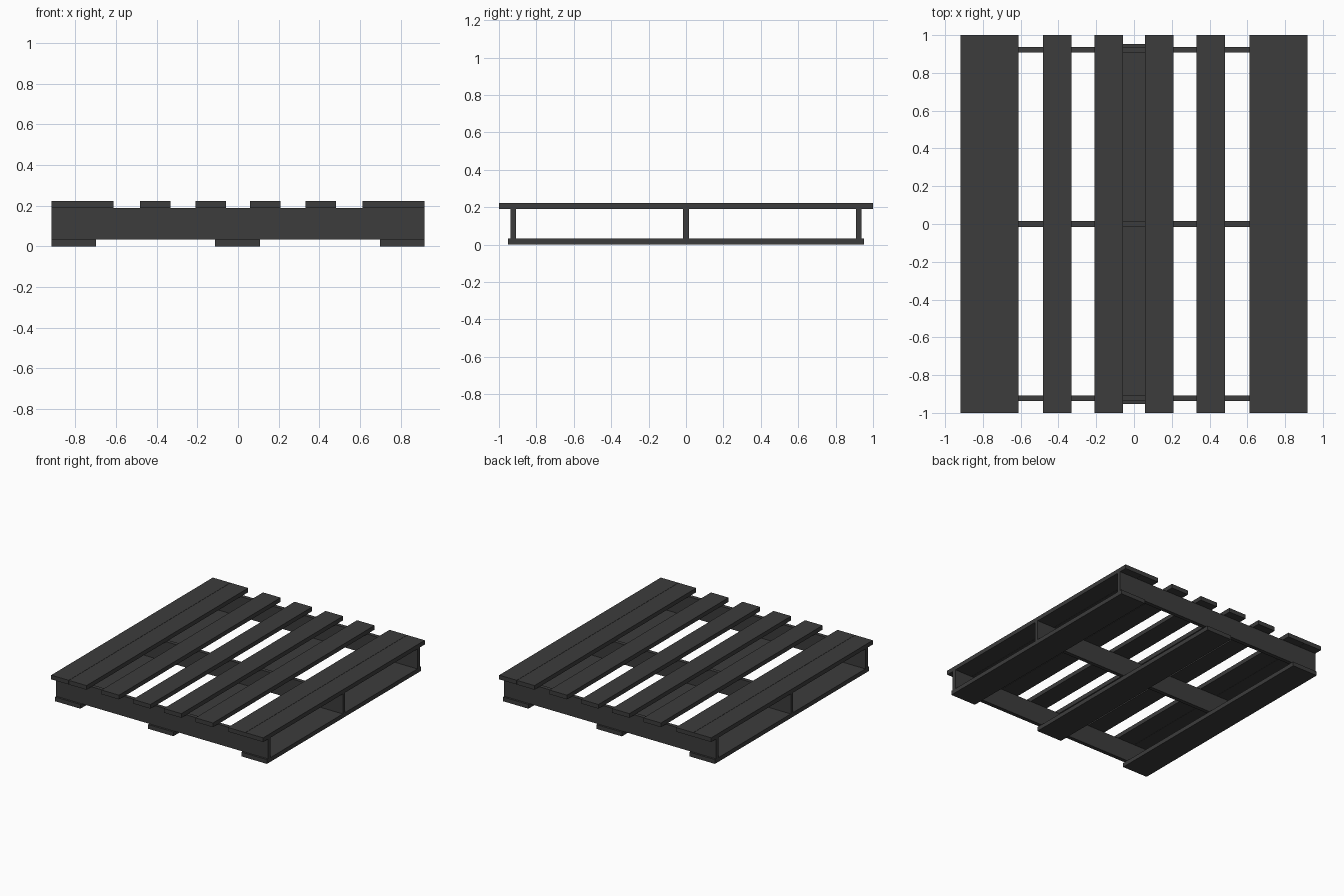
import bpy

if "Cube" in bpy.data.objects:
    bpy.data.objects.remove(bpy.data.objects["Cube"])

wood = bpy.data.materials.new("dark_wood")
wood.diffuse_color = (0.045, 0.045, 0.045, 1)
wood.use_nodes = True
wood.node_tree.nodes["Principled BSDF"].inputs["Base Color"].default_value = wood.diffuse_color


def board(name, x0, x1, y0, y1, z0, z1):
    """Box given by its extents along each axis."""
    bpy.ops.mesh.primitive_cube_add(
        size=1, location=((x0 + x1) / 2, (y0 + y1) / 2, (z0 + z1) / 2))
    ob = bpy.context.object
    ob.name = name
    ob.scale = (x1 - x0, y1 - y0, z1 - z0)
    bpy.ops.object.transform_apply(location=False, rotation=False, scale=True)
    ob.data.materials.append(wood)


HALF_X = 0.918          # half width of the pallet
Z_LOW, Z_HIGH, Z_TOP = 0.033, 0.189, 0.222

# Top deck boards, mirrored left and right; the outer two sit side by side
SLAT = 0.152
for inner in (0.058, 0.331, 0.612, 0.766):
    board("deck_board_right", inner, inner + SLAT, -1, 1, Z_HIGH, Z_TOP)
    board("deck_board_left", -inner - SLAT, -inner, -1, 1, Z_HIGH, Z_TOP)

# Three upright stringers across the width
for y in (-0.923, 0, 0.923):
    board("stringer", -HALF_X, HALF_X, y - 0.015, y + 0.015, Z_LOW, Z_HIGH)

# Three wide bottom boards
for x in (-0.808, -0.002, 0.808):
    board("bottom_board", x - 0.11, x + 0.11, -0.953, 0.953, 0, Z_LOW)
